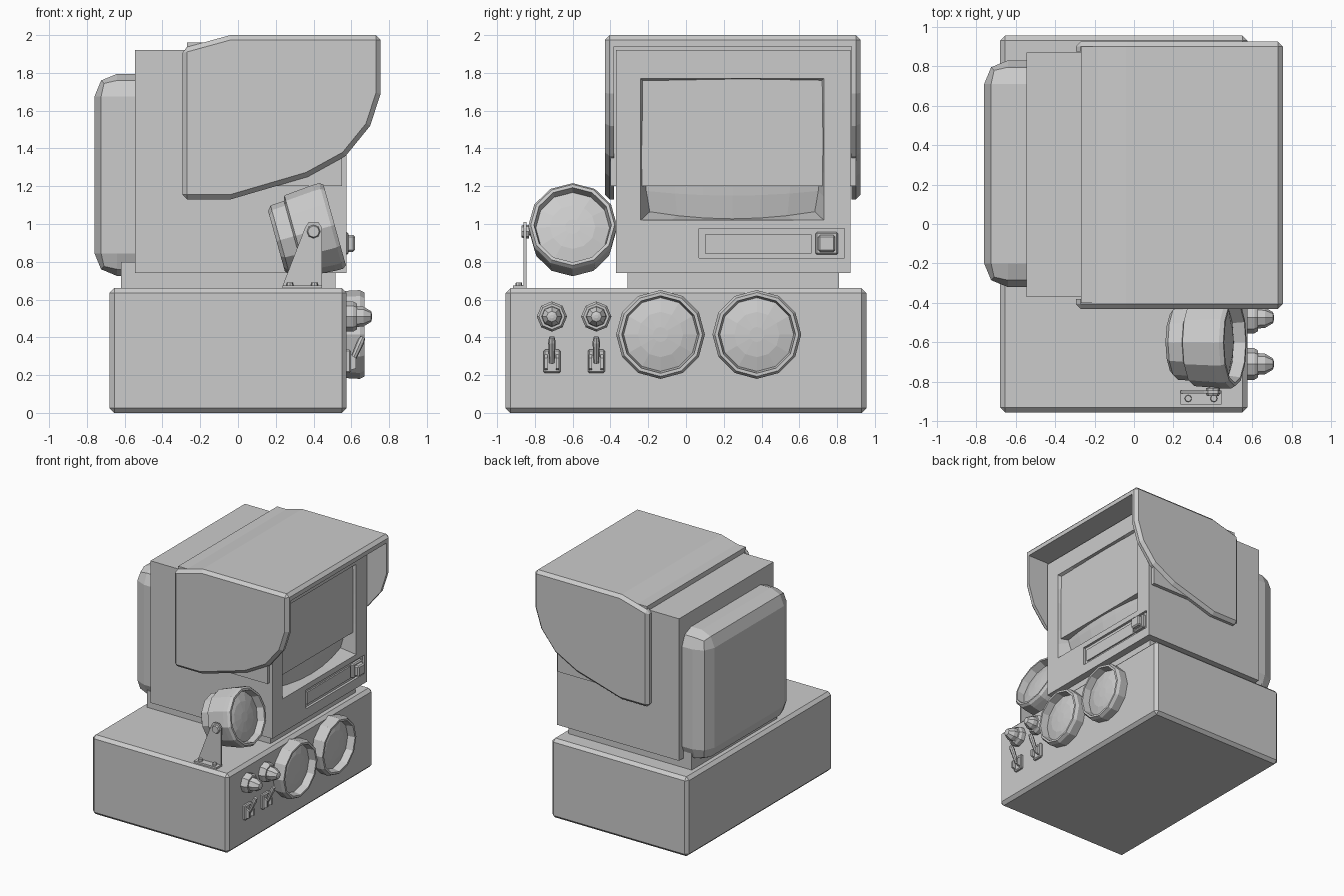
import bpy, bmesh, math
from mathutils import Matrix, Vector

cube = bpy.data.objects.get("Cube")
if cube:
    bpy.data.objects.remove(cube, do_unlink=True)

grey = bpy.data.materials.new("plain_grey")
grey.use_nodes = True
grey.diffuse_color = (0.6, 0.6, 0.6, 1)
grey.node_tree.nodes["Principled BSDF"].inputs["Base Color"].default_value = (0.6, 0.6, 0.6, 1)


def finish(name, bm):
    bmesh.ops.recalc_face_normals(bm, faces=bm.faces)
    mesh = bpy.data.meshes.new(name)
    bm.to_mesh(mesh)
    bm.free()
    mesh.materials.append(grey)
    ob = bpy.data.objects.new(name, mesh)
    bpy.context.collection.objects.link(ob)
    return ob


def apply(ob, mod):
    bpy.context.view_layer.objects.active = ob
    bpy.ops.object.modifier_apply(modifier=mod.name)


def bevel(ob, width, segments=1):
    mod = ob.modifiers.new("bevel", "BEVEL")
    mod.width, mod.segments = width, segments
    mod.limit_method, mod.angle_limit = "ANGLE", math.radians(50)
    apply(ob, mod)
    return ob


def cut(ob, cutter):
    mod = ob.modifiers.new("cut", "BOOLEAN")
    mod.operation, mod.solver, mod.object = "DIFFERENCE", "EXACT", cutter
    apply(ob, mod)
    bpy.data.objects.remove(cutter, do_unlink=True)


def box(name, x, y, z):
    bm = bmesh.new()
    bmesh.ops.create_cube(bm, size=1)
    for v in bm.verts:
        v.co = [(a + b) / 2 + c * (b - a) for (a, b), c in zip((x, y, z), v.co)]
    return finish(name, bm)


def slab(name, outline, y0, y1):
    """Side profile in x and z, extruded along y."""
    bm = bmesh.new()
    face = bm.faces.new([bm.verts.new((x, y0, z)) for x, z in outline])
    moved = bmesh.ops.extrude_face_region(bm, geom=[face])["geom"]
    verts = [g for g in moved if isinstance(g, bmesh.types.BMVert)]
    bmesh.ops.translate(bm, verts=verts, vec=(0, y1 - y0, 0))
    return finish(name, bm)


def lathe(name, profile, sides, centre, axis=(1, 0, 0)):
    """Profile of (distance along axis, radius), turned about the axis."""
    bm = bmesh.new()
    place = Matrix.Translation(centre) @ Vector(axis).to_track_quat("X", "Z").to_matrix().to_4x4()
    rings = []
    for t, r in profile:
        turns = [2 * math.pi * i / sides for i in range(sides)]
        rings.append([bm.verts.new(place @ Vector((t, r * math.sin(a), r * math.cos(a)))) for a in turns])
    for low, high in zip(rings, rings[1:]):
        for i in range(sides):
            j = (i + 1) % sides
            bm.faces.new((low[i], low[j], high[j], high[i]))
    bm.faces.new(rings[0])
    bm.faces.new(rings[-1])
    return finish(name, bm)


FRONT = 0.575

# Base cabinet and the neck under the monitor
bevel(box("base_cabinet", (-0.68, FRONT), (-0.955, 0.955), (0, 0.66)), 0.025)
box("monitor_neck", (-0.62, 0.515), (-0.31, 0.81), (0.65, 0.8))

# Monitor body with screen opening and control recess
body = box("monitor_body", (-0.545, FRONT), (-0.37, 0.87), (0.74, 1.92))
cut(body, box("screen_cutter", (0.4, 0.7), (-0.24, 0.73), (1.02, 1.77)))
cut(body, box("control_cutter", (0.555, 0.7), (0.07, 0.84), (0.82, 0.975)))
box("control_strip", (0.55, 0.567), (0.1, 0.665), (0.845, 0.945))
bevel(box("power_button_frame", (0.55, 0.585), (0.685, 0.805), (0.838, 0.957)), 0.008)
bevel(box("power_button", (0.55, 0.62), (0.7, 0.79), (0.853, 0.942)), 0.01)
bevel(box("monitor_back", (-0.76, -0.42), (-0.32, 0.83), (0.725, 1.795)), 0.12, 2)

# Domed screen: barrel-shaped grid with a sloping surround
bm = bmesh.new()
N = 8
grid = []
for i in range(N + 1):
    row = []
    for j in range(N + 1):
        u, v = [max(-1, min(1, (k - N / 2) / (N / 2 - 1))) for k in (i, j)]
        if i in (0, N) or j in (0, N):
            x, pinch = FRONT, 0
        else:
            x, pinch = 0.545 - 0.04 * (u * u + v * v), 1
        y = 0.245 + 0.485 * u * (1 - pinch * (0.03 + 0.07 * v * v))
        z = 1.395 + 0.375 * v * (1 - pinch * (0.02 + 0.1 * u * u))
        row.append(bm.verts.new((x, y, z)))
    grid.append(row)
for i in range(N):
    for j in range(N):
        bm.faces.new((grid[i][j], grid[i + 1][j], grid[i + 1][j + 1], grid[i][j + 1]))
bmesh.ops.remove_doubles(bm, verts=bm.verts, dist=0.0005)
screen = finish("screen", bm)
if sum(p.normal.x for p in screen.data.polygons) < 0:
    screen.data.flip_normals()

# Sun hood wrapped over the monitor
hood = slab("sun_hood", [(-0.295, 1.13), (-0.04, 1.13), (0.37, 1.25), (0.57, 1.36), (0.7, 1.52),
                         (0.755, 1.69), (0.755, 2), (-0.04, 2), (-0.295, 1.93)], -0.43, 0.925)
bevel(hood, 0.025)
cut(hood, box("hood_cutter", (-1, 1), (-0.38, 0.875), (0.5, 1.94)))
box("hood_rear_seal", (-0.27, 0.55), (-0.4, 0.9), (1.2, 1.96))

# Headlamps set in the base
lamp = [(-0.02, 0.23), (0.07, 0.235), (0.095, 0.222), (0.095, 0.205), (0.035, 0.195),
        (0.055, 0.12), (0.062, 0.04)]
for side, y in (("right", -0.135), ("left", 0.375)):
    lathe("headlamp_" + side, lamp, 12, (FRONT, y, 0.415))

# Knobs and toggle switches
knob = [(-0.01, 0.08), (0.035, 0.08), (0.055, 0.068), (0.055, 0.055), (0.09, 0.052),
        (0.13, 0.028), (0.135, 0.01)]
for n, y in enumerate((-0.71, -0.475), 1):
    lathe(f"indicator_{n}", knob, 8, (FRONT, y, 0.51))
    bevel(box(f"switch_plate_{n}", (0.56, 0.597), (y - 0.045, y + 0.045), (0.21, 0.335)), 0.008)
    for s in (-1, 1):
        slab(f"switch_cheek_{n}", [(0.59, 0.225), (0.625, 0.235), (0.625, 0.29), (0.59, 0.315)],
             y + s * 0.03 - 0.008, y + s * 0.03 + 0.008)
    lathe(f"switch_lever_{n}", [(0, 0.014), (0.12, 0.02), (0.15, 0.014)], 8,
          (0.6, y, 0.265), (0.4, 0, 0.9))

# Tilted spotlight
spot = [(-0.32, 0.165), (-0.3, 0.19), (-0.225, 0.195), (-0.215, 0.222), (-0.06, 0.235),
        (-0.02, 0.235), (0, 0.222), (0, 0.205), (-0.06, 0.195), (-0.04, 0.12), (-0.033, 0.04)]
lathe("spotlight", spot, 12, (0.512, -0.6, 0.995), (0.45, 0, 0.125))

# Spotlight bracket with foot and bolts
slab("bracket_arm", [(0.235, 0.67), (0.445, 0.67), (0.445, 0.98), (0.425, 1.01), (0.375, 1.01),
                     (0.355, 0.98)], -0.86, -0.845)
box("bracket_foot", (0.235, 0.445), (-0.915, -0.845), (0.655, 0.675))
lathe("pivot_bolt", [(0, 0.03), (0.012, 0.036), (0.04, 0.036)], 8, (0.4, -0.872, 0.96), (0, 1, 0))
lathe("pivot_shaft", [(0, 0.02), (0.08, 0.02)], 8, (0.4, -0.85, 0.96), (0, 1, 0))
for x in (0.275, 0.405):
    lathe("foot_bolt", [(0, 0.02), (0.025, 0.016)], 8, (x, -0.885, 0.665), (0, 0, 1))
